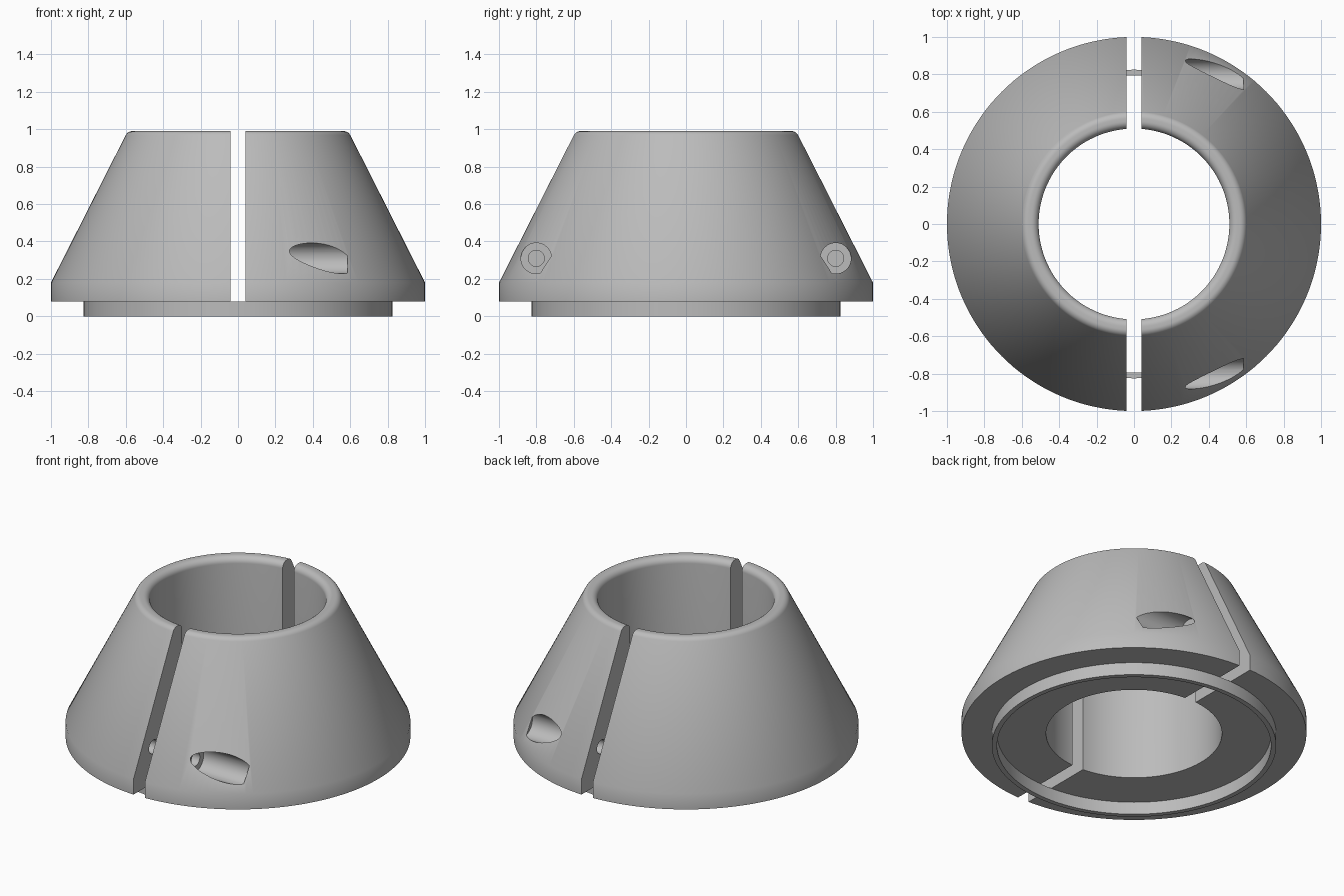
import bpy, bmesh, math
from mathutils import Matrix, Vector

if "Cube" in bpy.data.objects:
    bpy.data.objects.remove(bpy.data.objects["Cube"], do_unlink=True)

grey = bpy.data.materials.new("plain grey")
grey.use_nodes = True
COLOUR = (0.5, 0.5, 0.5, 1)
grey.diffuse_color = COLOUR
grey.node_tree.nodes["Principled BSDF"].inputs["Base Color"].default_value = COLOUR

GAP = 0.04
SCREW_Y, SCREW_Z = 0.8, 0.31


def make_object(name, bm):
    bmesh.ops.recalc_face_normals(bm, faces=bm.faces)
    mesh = bpy.data.meshes.new(name)
    bm.to_mesh(mesh)
    bm.free()
    mesh.materials.append(grey)
    obj = bpy.data.objects.new(name, mesh)
    bpy.context.collection.objects.link(obj)
    return obj


def lathe(profile, steps=144):
    """Turn a closed (radius, z) profile around the z axis."""
    bm = bmesh.new()
    verts = [bm.verts.new((r, 0, z)) for r, z in profile]
    edges = [bm.edges.new((v, verts[i - 1])) for i, v in enumerate(verts)]
    bmesh.ops.spin(bm, geom=verts + edges, axis=(0, 0, 1), cent=(0, 0, 0),
                   angle=math.tau, steps=steps, use_duplicate=False)
    bmesh.ops.remove_doubles(bm, verts=bm.verts, dist=0.0001)
    return bm


def arc(cx, cz, radius, start, end, steps=8):
    angles = [math.radians(start + (end - start) * i / steps) for i in range(steps + 1)]
    return [(cx + radius * math.cos(a), cz + radius * math.sin(a)) for a in angles]


def drill(name, radius, x0, x1, y):
    """Cylinder along x, used as a cutter."""
    bm = bmesh.new()
    place = Matrix.Translation(((x0 + x1) / 2, y, SCREW_Z)) @ Matrix.Rotation(math.pi / 2, 4, 'Y')
    bmesh.ops.create_cone(bm, cap_ends=True, segments=48, radius1=radius,
                          radius2=radius, depth=x1 - x0, matrix=place)
    obj = make_object(name, bm)
    obj.hide_render = True
    return obj


def select_only(obj):
    bpy.ops.object.select_all(action='DESELECT')
    obj.select_set(True)
    bpy.context.view_layer.objects.active = obj


def cut(obj, cutter):
    select_only(obj)
    mod = obj.modifiers.new("cut", 'BOOLEAN')
    mod.operation = 'DIFFERENCE'
    mod.solver = 'EXACT'
    mod.object = cutter
    bpy.ops.object.modifier_apply(modifier=mod.name)
    bpy.data.objects.remove(cutter, do_unlink=True)


def smooth(obj):
    select_only(obj)
    bpy.ops.object.shade_smooth_by_angle(angle=math.radians(32))


# Tapered collar profile with a rounded lip
cone_profile = ([(0.51, 0.08), (1, 0.08), (1, 0.18)]
                + arc(0.565, 0.95, 0.04, 27, 90)
                + arc(0.55, 0.95, 0.04, 90, 180))

# Two collar halves either side of the gap
for name, side in (("left_collar_half", 1), ("right_collar_half", -1)):
    bm = lathe(cone_profile)
    cut_geom = bmesh.ops.bisect_plane(
        bm, geom=bm.verts[:] + bm.edges[:] + bm.faces[:], dist=0.00001,
        plane_co=Vector((side * GAP, 0, 0)), plane_no=Vector((side, 0, 0)),
        clear_inner=True)["geom_cut"]
    rim = [e for e in cut_geom if isinstance(e, bmesh.types.BMEdge)]
    bmesh.ops.edgeloop_fill(bm, edges=rim)
    half = make_object(name, bm)

    # Clamp screw holes, with counterbores on one half
    for y in (-SCREW_Y, SCREW_Y):
        if side > 0:
            cut(half, drill("counterbore_cutter", 0.082, 0.26, 0.585, y))
            cut(half, drill("screw_cutter", 0.043, 0, 0.3, y))
        else:
            cut(half, drill("screw_cutter", 0.043, -0.32, 0, y))
    smooth(half)

# Thin unbroken ring under the collar
smooth(make_object("base_ring", lathe([(0.795, 0), (0.825, 0), (0.825, 0.08), (0.795, 0.08)])))
